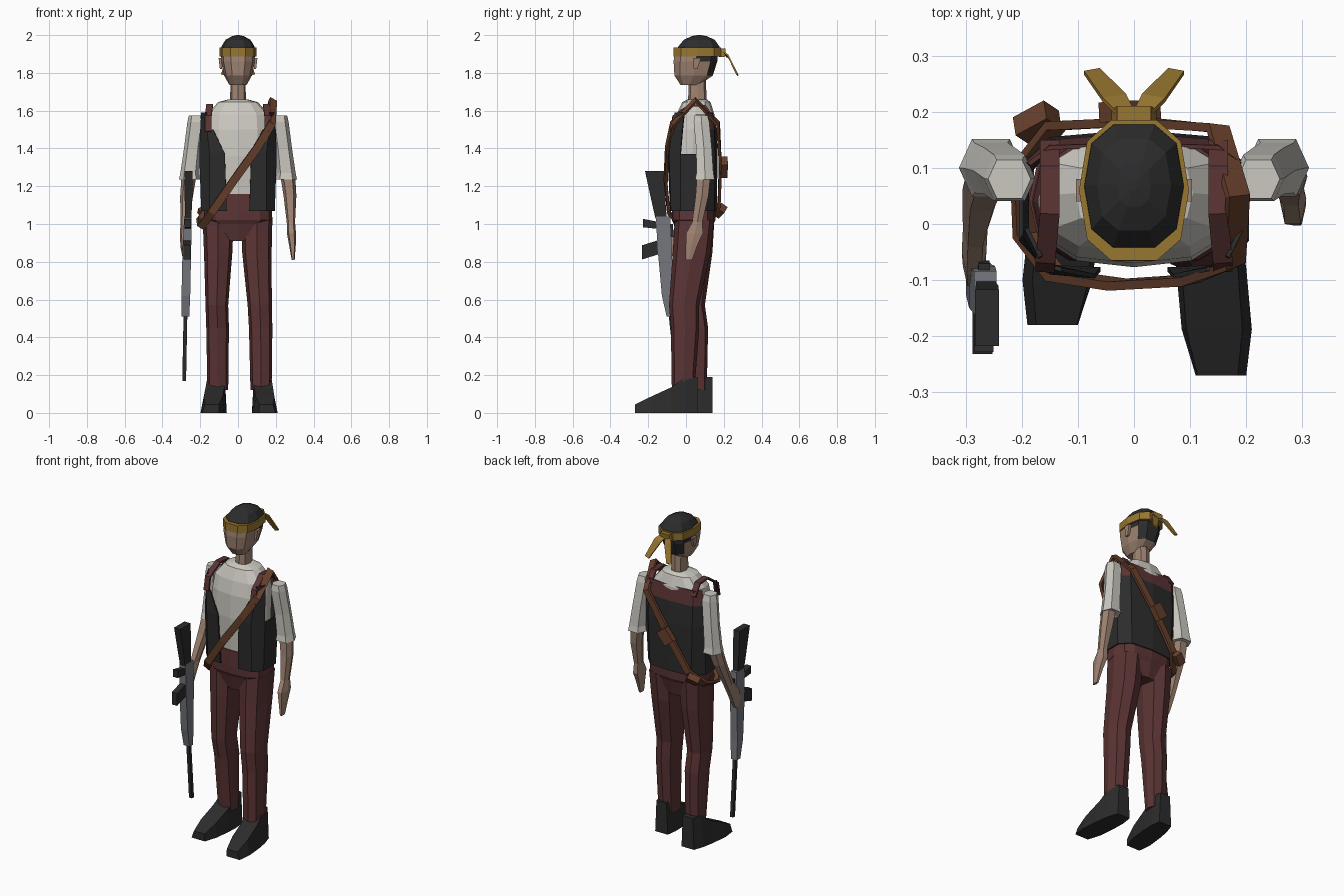
import bpy, bmesh, math
from mathutils import Vector

if "Cube" in bpy.data.objects:
    bpy.data.objects.remove(bpy.data.objects["Cube"], do_unlink=True)


def material(name, *rgb):
    m = bpy.data.materials.new(name)
    m.use_nodes = True
    m.diffuse_color = (*rgb, 1)
    bsdf = next(n for n in m.node_tree.nodes if n.type == 'BSDF_PRINCIPLED')
    bsdf.inputs["Base Color"].default_value = (*rgb, 1)
    return m


SKIN = material("skin", .35, .23, .17)
SHIRT = material("off_white_cloth", .6, .58, .53)
BLACK = material("charcoal", .025, .025, .025)
MAROON = material("maroon_cloth", .105, .034, .034)
LEATHER = material("brown_leather", .14, .052, .025)
GOLD = material("gold_cloth", .31, .18, .03)
STEEL = material("gun_grey", .18, .19, .21)


def power(v, p):
    return math.copysign(abs(v) ** p, v)


def oval(x, y, z, rx, ry, n=8, p=.75):
    """Horizontal rounded section."""
    angles = [math.tau * i / n for i in range(n)]
    return [Vector((x + rx * power(math.cos(a), p), y + ry * power(math.sin(a), p), z))
            for a in angles]


def flat(x, y, z, w, d):
    """Horizontal rectangular section."""
    return [Vector((x + i * w / 2, y + j * d / 2, z))
            for i, j in ((-1, -1), (1, -1), (1, 1), (-1, 1))]


def upright(x, y, z, w, h):
    """Rectangular section facing along y."""
    return [Vector((x + i * w / 2, y, z + j * h / 2))
            for i, j in ((-1, -1), (1, -1), (1, 1), (-1, 1))]


def finish(name, bm, mats):
    bmesh.ops.recalc_face_normals(bm, faces=bm.faces)
    mesh = bpy.data.meshes.new(name)
    bm.to_mesh(mesh)
    bm.free()
    for m in mats:
        mesh.materials.append(m)
    ob = bpy.data.objects.new(name, mesh)
    bpy.context.collection.objects.link(ob)
    return ob


def skin(name, rings, *mats, closed=False):
    """Join matching sections into a solid."""
    bm = bmesh.new()
    loops = [[bm.verts.new(p) for p in r] for r in rings]
    pairs = list(zip(loops, loops[1:]))
    if closed:
        pairs.append((loops[-1], loops[0]))
    else:
        bm.faces.new(loops[0])
        bm.faces.new(loops[-1])
    for a, b in pairs:
        for i in range(len(a)):
            j = (i + 1) % len(a)
            bm.faces.new((a[i], a[j], b[j], b[i]))
    return finish(name, bm, mats)


def ribbon(name, points, widths, thick, centre, mat, closed=False):
    """Flat band along a path, facing away from a centre."""
    pts = [Vector(p) for p in points]
    last = len(pts) - 1
    rings = []
    for i, p in enumerate(pts):
        before = pts[i - 1] if i or closed else p
        after = pts[(i + 1) % len(pts)] if i < last or closed else p
        along = (after - before).normalized()
        side = along.cross(p - Vector(centre)).normalized()
        out = side.cross(along)
        w, t = side * widths[i % len(widths)] / 2, out * thick / 2
        rings.append([p - w - t, p + w - t, p + w + t, p - w + t])
    return skin(name, rings, mat, closed=closed)


# Head, hair and ears
head = skin("head", [oval(0, *r, n=10) for r in (
    (.02, 1.735, .045, .05), (.04, 1.785, .073, .105),
    (.05, 1.86, .09, .12), (.055, 1.92, .09, .12))], SKIN, BLACK)
for f in head.data.polygons:
    if f.center.y > .09 and f.center.z > 1.79:
        f.material_index = 1
skin("hair", [oval(0, *r, n=10) for r in (
    (.063, 1.9, .094, .12), (.068, 1.94, .088, .113),
    (.07, 1.975, .066, .085), (.07, 1.995, .03, .04), (.07, 2, .006, .01))], BLACK)
skin("neck", [oval(0, .06, 1.62, .042, .05), oval(0, .06, 1.78, .04, .045)], SKIN)

# Headband with knot and tails
skin("headband", [oval(0, .06, 1.888, .098, .13, 10),
                  oval(0, .06, 1.935, .098, .13, 10)], GOLD)
skin("headband_knot", [flat(0, .19, 1.885, .08, .03), flat(0, .195, 1.93, .06, .03)], GOLD)

# Shirt body
skin("shirt", [oval(0, *r, n=12) for r in (
    (.035, 1.1, .165, .1), (.035, 1.36, .172, .112), (.04, 1.5, .172, .11),
    (.05, 1.58, .165, .1), (.055, 1.645, .105, .075), (.06, 1.66, .05, .05))], SHIRT)

# Trouser waist and hips
skin("waist", [oval(0, .04, z, rx, ry, 12, .65) for z, rx, ry in (
    (.91, .06, .085), (1, .16, .105), (1.02, .182, .115),
    (1.07, .18, .115), (1.16, .168, .112))], MAROON)

# Vest: half shell with an open front and arm holes
rows = (
    (1.07, (.06, -.085), (.15, -.08), (.195, -.03), (.195, .09), (.14, .15), (0, .162)),
    (1.37, (.07, -.097), (.15, -.09), (.205, -.03), (.205, .1), (.15, .155), (0, .168)),
    (1.5, (.13, -.085), (.165, -.075), (.2, -.02), (.195, .11), (.15, .15), (0, .162)),
    (1.59, (.15, -.06), (.17, -.06), (.195, -.01), (.19, .11), (.15, .14), (0, .145)))
bm = bmesh.new()
grid = [[bm.verts.new((x, y, row[0])) for x, y in row[1:]] for row in rows]
for r in range(len(grid) - 1):
    for c in range(len(grid[r]) - 1):
        arm_hole = r > 0 and c == 2
        neck_gap = r == 2 and c == 0
        if not arm_hole and not neck_gap:
            a, b = grid[r], grid[r + 1]
            face = bm.faces.new((a[c], a[c + 1], b[c + 1], b[c]))
            face.material_index = 1 if r == 2 and c > 2 else 0
bmesh.ops.delete(bm, geom=[v for v in bm.verts if not v.link_faces], context='VERTS')
vest = finish("vest", bm, (BLACK, MAROON))
vest.modifiers.new("mirror", 'MIRROR')
shell = vest.modifiers.new("thickness", 'SOLIDIFY')
shell.thickness = .008

# Parts made once for each side
for s, side in ((1, "left"), (-1, "right")):
    ribbon(side + "_headband_tail",
           [(s * .01, .19, 1.915), (s * .035, .225, 1.885), (s * .075, .272, 1.79)],
           (.03, .045, .03), .008, (0, .06, 1.9), GOLD)
    skin(side + "_ear", [flat(s * .09, .05, 1.82, .012, .02),
                         flat(s * .093, .06, 1.88, .02, .04)], SKIN)
    ribbon(side + "_vest_shoulder",
           [(s * .158, -.08, 1.49), (s * .158, -.065, 1.57), (s * .15, .02, 1.63),
            (s * .15, .1, 1.625), (s * .15, .145, 1.56)],
           (.035,), .012, (s * .15, .04, 1.45), MAROON)
    skin(side + "_sleeve", [oval(s * x, y, z, r, r, 6) for x, y, z, r in (
        (.222, .08, 1.575, .038), (.222, .082, 1.54, .046), (.24, .095, 1.4, .046),
        (.255, .1, 1.27, .05), (.255, .1, 1.235, .057), (.255, .1, 1.24, .04))], SHIRT)

# Forearms and hands
skin("left_forearm", [oval(*r, n=6) for r in (
    (.262, .095, 1.27, .04, .04), (.275, .085, 1.15, .034, .038),
    (.28, .06, 1.01, .022, .03), (.283, .045, .95, .024, .05),
    (.288, .03, .89, .018, .035), (.292, .015, .81, .008, .02))], SKIN)
skin("right_forearm", [oval(*r, n=6) for r in (
    (-.258, .095, 1.27, .04, .04), (-.272, .06, 1.15, .034, .04),
    (-.283, -.01, 1, .022, .035), (-.285, -.05, .94, .022, .045),
    (-.285, -.075, .88, .02, .04), (-.283, -.085, .83, .012, .02))], SKIN)

# Legs
skin("left_leg", [oval(*r, n=8) for r in (
    (.1, .045, 1.02, .082, .105), (.1, .03, .85, .078, .1), (.115, -.01, .57, .064, .08),
    (.12, -.005, .45, .062, .075), (.122, -.015, .12, .056, .06))], MAROON)
skin("right_leg", [oval(*r, n=8) for r in (
    (-.105, .045, 1.02, .082, .105), (-.105, .04, .85, .075, .1), (-.112, .025, .57, .06, .075),
    (-.108, .045, .45, .06, .072), (-.107, .06, .12, .055, .05))], MAROON)

# Shoes, lofted from heel to toe
for side, x, heel, toe, splay in (("left", .125, .06, -.27, .03), ("right", -.11, .14, -.18, -.035)):
    sections = []
    for t, w, h in ((0, .085, .19), (.2, .115, .19), (.42, .125, .135), (.75, .125, .085), (1, .09, .045)):
        sections.append([p if p.z < .01 else Vector((x + (p.x - x) * .8, p.y, p.z))
                         for p in upright(x + splay * t, heel + (toe - heel) * t, h / 2, w, h)])
    skin(side + "_shoe", sections, BLACK)

# Shoulder strap and its pouches
ribbon("shoulder_strap",
       [(.185, .05, 1.655), (.178, -.07, 1.53), (.1, -.1, 1.4), (-.03, -.108, 1.22),
        (-.14, -.092, 1.06), (-.195, -.02, .985), (-.2, .1, 1.02),
        (-.14, .175, 1.1), (0, .182, 1.31), (.15, .17, 1.53)],
       (.042,), .016, (0, .04, 1.3), LEATHER, closed=True)
ribbon("back_pouch", [(-.035, .2, 1.265), (.02, .203, 1.335)],
       (.07,), .036, (0, .04, 1.3), LEATHER)
ribbon("hip_pouch", [(-.2, .165, 1.055), (-.145, .195, 1.085)],
       (.045,), .04, (0, .04, 1.3), LEATHER)

# Rifle, carried muzzle down
skin("rifle_stock", [flat(-.262, -.167, 1.28, .042, .1), flat(-.262, -.147, 1.13, .04, .075),
                     flat(-.264, -.132, 1.03, .034, .06)], BLACK)
skin("rifle_body", [flat(-.265, -.122, 1.04, .04, .076), flat(-.271, -.112, .86, .046, .075),
                    flat(-.276, -.1, .62, .046, .055), flat(-.278, -.085, .51, .04, .035)], STEEL)
skin("rifle_barrel", [flat(-.278, -.083, .53, .02, .02), flat(-.285, -.045, .17, .02, .02)], BLACK)
skin("rifle_grip", [upright(-.267, -.13, .99, .034, .035),
                    upright(-.267, -.228, 1.005, .034, .045)], BLACK)
skin("rifle_magazine", [upright(-.27, -.12, .885, .036, .075),
                        upright(-.27, -.232, .85, .036, .075)], BLACK)
skin("rifle_sight", [flat(-.268, -.08, .93, .02, .03), flat(-.267, -.08, 1, .02, .02)], BLACK)
